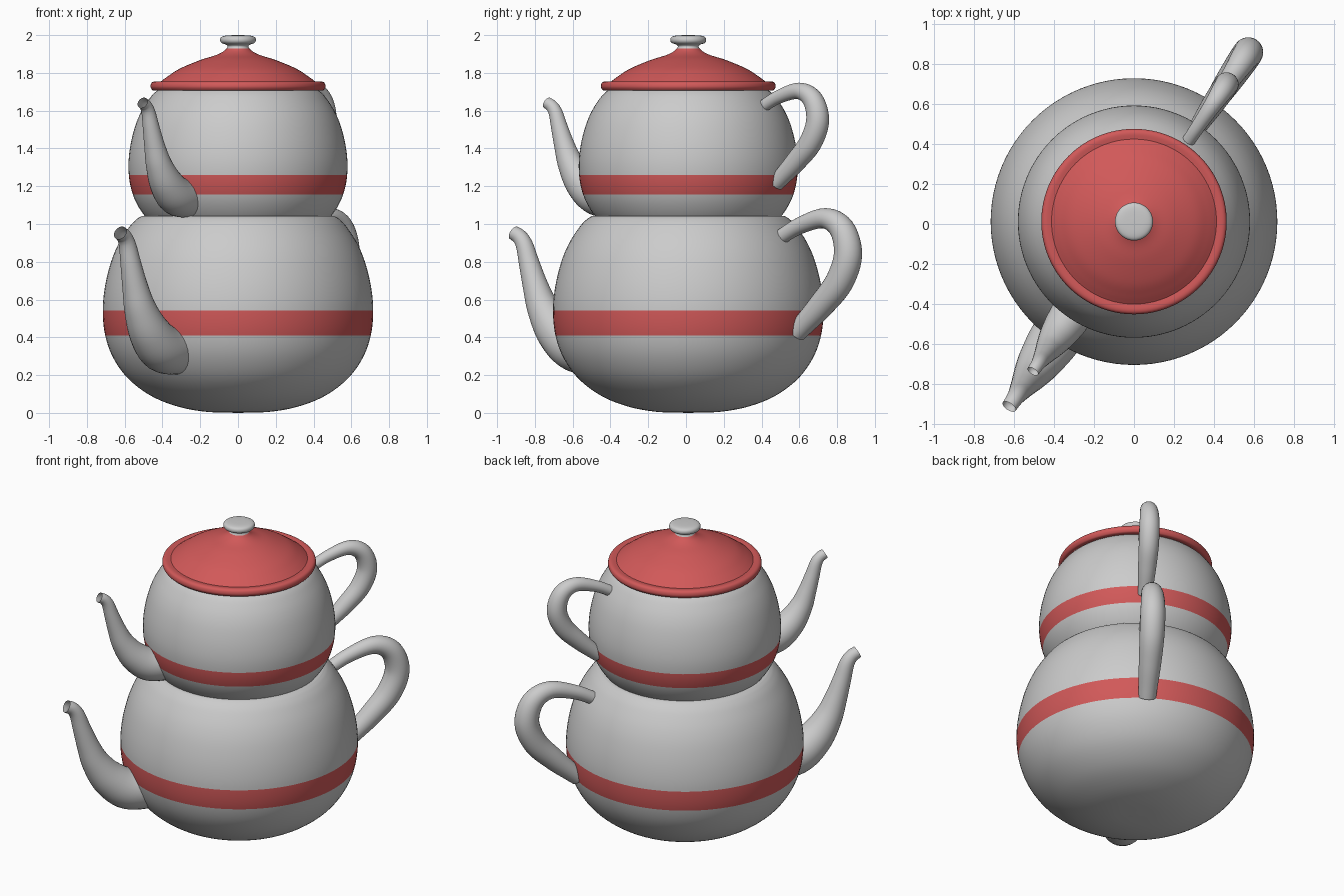
import bpy, bmesh, math
from mathutils import Vector

if "Cube" in bpy.data.objects:
    bpy.data.objects.remove(bpy.data.objects["Cube"])

red = bpy.data.materials.new("red_enamel")
red.diffuse_color = (0.64, 0.10, 0.10, 1)
red.use_nodes = True
red.node_tree.nodes["Principled BSDF"].inputs["Base Color"].default_value = red.diffuse_color
white = bpy.data.materials.new("white_enamel")
white.diffuse_color = (0.8, 0.8, 0.78, 1)
white.use_nodes = True
white.node_tree.nodes["Principled BSDF"].inputs["Base Color"].default_value = white.diffuse_color
CY = 0.012                                  # pots sit slightly behind the origin
ANG = math.radians(56)                      # direction of handles, spouts opposite


def smooth_path(pts, n=6):
    """Catmull-Rom through points of any dimension."""
    p = [Vector(q) for q in pts]
    p = [2 * p[0] - p[1]] + p + [2 * p[-1] - p[-2]]
    out = []
    for i in range(1, len(p) - 2):
        a, b, c, d = p[i - 1:i + 3]
        for k in range(n):
            t = k / n
            out.append(0.5 * (2 * b + (c - a) * t + (2 * a - 5 * b + 4 * c - d) * t * t
                              + (3 * b - a - 3 * c + d) * t ** 3))
    return out + [p[-2]]


def finish(name, bm, mats, angle=40):
    bmesh.ops.recalc_face_normals(bm, faces=bm.faces)
    me = bpy.data.meshes.new(name)
    bm.to_mesh(me)
    bm.free()
    ob = bpy.data.objects.new(name, me)
    bpy.context.collection.objects.link(ob)
    for m in mats:
        me.materials.append(m)
    bpy.ops.object.select_all(action='DESELECT')
    ob.select_set(True)
    bpy.context.view_layer.objects.active = ob
    bpy.ops.object.shade_smooth_by_angle(angle=math.radians(angle))
    return ob


def skin(bm, rings):
    for a, b in zip(rings, rings[1:]):
        n = len(a)
        for i in range(n):
            bm.faces.new((a[i], a[(i + 1) % n], b[(i + 1) % n], b[i]))


def lathe(name, profile, mats, band=None, seg=96):
    bm = bmesh.new()
    rings = [[bm.verts.new((r * math.cos(2 * math.pi * i / seg),
                            CY + r * math.sin(2 * math.pi * i / seg), z))
              for i in range(seg)] for r, z in profile]
    skin(bm, rings)
    bmesh.ops.remove_doubles(bm, verts=bm.verts, dist=1e-5)
    if band:                                # cut clean edges for the painted band
        for z in band:
            bmesh.ops.bisect_plane(bm, geom=bm.verts[:] + bm.edges[:] + bm.faces[:],
                                   plane_co=(0, 0, z), plane_no=(0, 0, 1), dist=1e-5)
        for f in bm.faces:
            f.material_index = int(band[0] < f.calc_center_median().z < band[1])
    return finish(name, bm, mats)


def tube(name, pts, side, scale, lift, cap, seg=28):
    """Round tube in the vertical handle plane; points are (distance, height, radius)."""
    d = Vector((math.cos(ANG), math.sin(ANG), 0)) * side
    across = Vector((-d.y, d.x, 0))
    up = Vector((0, 0, 1))
    path = smooth_path(pts)
    bm = bmesh.new()
    rings = []
    for i, p in enumerate(path):
        t = path[min(i + 1, len(path) - 1)] - path[max(i - 1, 0)]
        nrm = (up * t.x - d * t.y).normalized()
        c = d * p.x + up * p.y
        ring = []
        for k in range(seg):
            a = 2 * math.pi * k / seg
            v = (c + (nrm * math.cos(a) + across * math.sin(a)) * p.z) * scale
            ring.append(bm.verts.new(v + Vector((0, CY, lift))))
        rings.append(ring)
    skin(bm, rings)
    if cap:
        bm.faces.new(rings[0])
        bm.faces.new(rings[-1])
    return finish(name, bm, [white])


body = smooth_path([(0, 0), (0.17, 0.006), (0.32, 0.034), (0.46, 0.09), (0.58, 0.18),
                    (0.66, 0.29), (0.703, 0.41), (0.716, 0.54), (0.704, 0.67),
                    (0.672, 0.8), (0.63, 0.9), (0.575, 0.985), (0.537, 1.025), (0.51, 1.042)])
body += [Vector((0.46, 1.042)), Vector((0.46, 1.0))]
spout = [(0.56, 0.33, 0.13), (0.72, 0.345, 0.128), (0.84, 0.43, 0.11), (0.925, 0.55, 0.086),
         (0.975, 0.67, 0.068), (1.015, 0.79, 0.055), (1.045, 0.885, 0.046),
         (1.075, 0.93, 0.041), (1.115, 0.953, 0.038)]
handle = [(0.58, 0.925, 0.04), (0.71, 0.99, 0.044), (0.87, 1.03, 0.054), (0.98, 0.975, 0.067),
          (1.02, 0.84, 0.075), (0.965, 0.695, 0.075), (0.85, 0.57, 0.068),
          (0.735, 0.465, 0.057), (0.69, 0.425, 0.053)]

# Two pots: the upper one is a smaller copy sunk into the lower one
for label, s, lift, band in (("lower", 1.0, 0.0, (0.41, 0.542)),
                             ("upper", 0.81, 0.87, (1.157, 1.259))):
    lathe(label + "_pot", [(p.x * s, p.y * s + lift) for p in body], [white, red], band)
    tube(label + "_spout", spout, -1, s, lift, False)
    tube(label + "_handle", handle, 1, s, lift, True)

# Lid with rolled rim
rim = smooth_path([(0.40, 1.712), (0.445, 1.706), (0.46, 1.718), (0.463, 1.732),
                   (0.457, 1.748), (0.44, 1.755), (0.412, 1.752)], 4)
dome = smooth_path([(0.412, 1.752), (0.37, 1.783), (0.307, 1.823), (0.2, 1.868),
                    (0.12, 1.893), (0.08, 1.912), (0.06, 1.93)], 5)
lathe("lid", [tuple(p) for p in rim + dome[1:]], [red])

# Knob on the lid
knob = smooth_path([(0.064, 1.92), (0.055, 1.94), (0.066, 1.951), (0.087, 1.958), (0.095, 1.973),
                    (0.088, 1.99), (0.06, 1.998), (0, 2.0)], 4)
lathe("lid_knob", [tuple(p) for p in knob], [white], seg=48)
